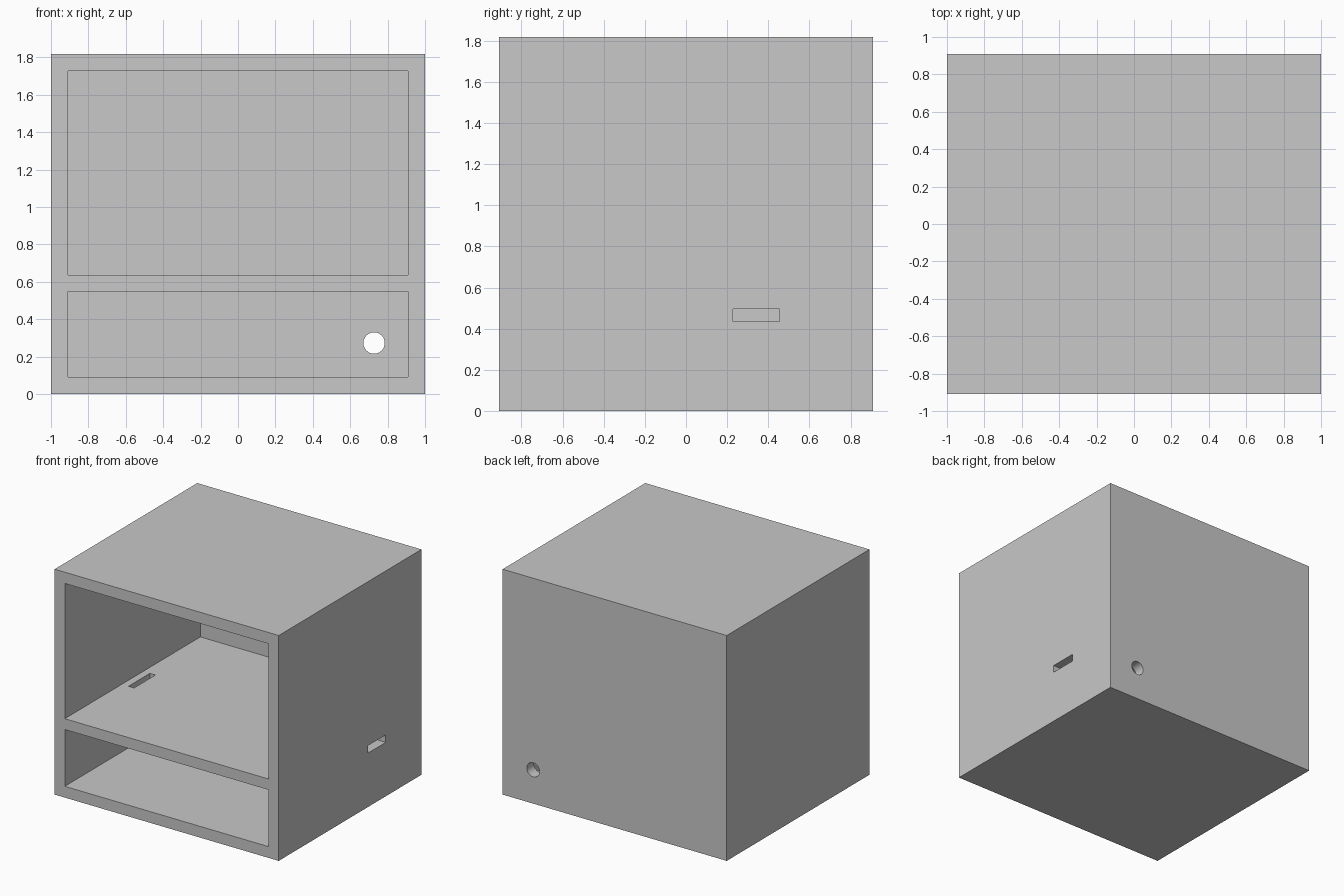
import bpy

cube = bpy.data.objects.get("Cube")
if cube:
    bpy.data.objects.remove(cube, do_unlink=True)

WALL = 1 / 11                     # panel thickness
W, D, H = 2.0, 20 * WALL, 20 * WALL
SHELF_LOW, SHELF_TOP = 0.549, 7 * WALL

grey = bpy.data.materials.new("plain grey")
grey.use_nodes = True
colour = (0.58, 0.58, 0.58, 1)
grey.diffuse_color = colour
grey.node_tree.nodes["Principled BSDF"].inputs["Base Color"].default_value = colour


def box(name, xs, ys, zs):
    """Axis-aligned box from its (min, max) span on each axis."""
    spans = (xs, ys, zs)
    bpy.ops.mesh.primitive_cube_add(size=1, location=[sum(s) / 2 for s in spans])
    ob = bpy.context.object
    ob.name = name
    ob.scale = [s[1] - s[0] for s in spans]
    bpy.ops.object.transform_apply(location=True, rotation=True, scale=True)
    return ob


def cut(body, cutter):
    """Subtract the cutter from the body, then discard it."""
    cutter.hide_render = True
    mod = body.modifiers.new("cut", "BOOLEAN")
    mod.operation = "DIFFERENCE"
    mod.solver = "EXACT"
    mod.object = cutter
    bpy.context.view_layer.objects.active = body
    bpy.ops.object.modifier_apply(modifier=mod.name)
    bpy.data.objects.remove(cutter, do_unlink=True)


# Solid cabinet block
cabinet = box("cabinet", (-W / 2, W / 2), (-D / 2, D / 2), (0, H))

# Two open-fronted compartments, leaving the shelf between them
inner_x = (-W / 2 + WALL, W / 2 - WALL)
inner_y = (-D / 2 - 0.1, D / 2 - WALL)
cut(cabinet, box("lower_space", inner_x, inner_y, (WALL, SHELF_LOW)))
cut(cabinet, box("upper_space", inner_x, inner_y, (SHELF_TOP, H - WALL)))

# Slot through the left side wall into the lower compartment
cut(cabinet, box("side_slot", (W / 2 - WALL - 0.05, W / 2 + 0.05),
                 (2.5 * WALL, 5 * WALL), (0.435, 0.495)))

# Slot through the shelf beside the opposite wall
cut(cabinet, box("shelf_slot", (-0.85, -0.80), (-2 * WALL, WALL),
                 (SHELF_LOW - 0.05, SHELF_TOP + 0.05)))

# Round cable hole through the back panel
bpy.ops.mesh.primitive_cylinder_add(
    vertices=48, radius=0.057, depth=0.2,
    location=(8 * WALL, D / 2 - WALL / 2, 3 * WALL), rotation=(1.5708, 0, 0))
cut(cabinet, bpy.context.object)

# One colour throughout, with sharp panel edges and a smooth hole
cabinet.data.materials.clear()
cabinet.data.materials.append(grey)
bpy.ops.object.select_all(action="DESELECT")
cabinet.select_set(True)
bpy.context.view_layer.objects.active = cabinet
bpy.ops.object.shade_smooth_by_angle()
